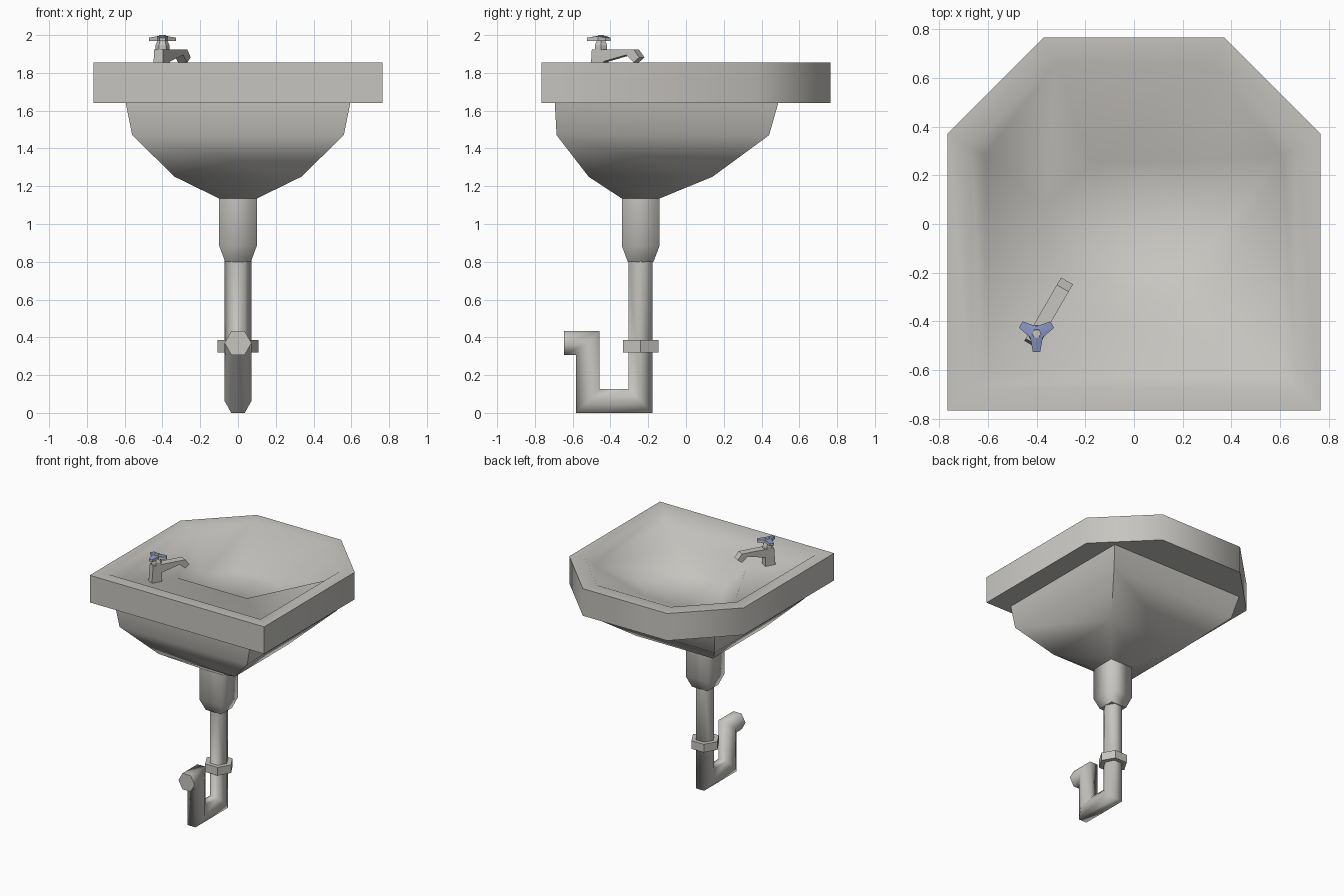
import bpy, bmesh, math
from mathutils import Vector

if "Cube" in bpy.data.objects:
    bpy.data.objects.remove(bpy.data.objects["Cube"])


def material(name, rgb):
    m = bpy.data.materials.new(name)
    m.diffuse_color = (*rgb, 1)
    m.use_nodes = True
    m.node_tree.nodes["Principled BSDF"].inputs["Base Color"].default_value = m.diffuse_color
    return m


GREY = material("warm_grey", (0.57, 0.56, 0.53))
BLUE = material("tap_blue", (0.24, 0.30, 0.53))


def make(name, verts, faces, smooth=None):
    bm = bmesh.new()
    vs = [bm.verts.new(v) for v in verts]
    for f in faces:
        bm.faces.new([vs[i] for i in f])
    bmesh.ops.recalc_face_normals(bm, faces=bm.faces)
    me = bpy.data.meshes.new(name)
    bm.to_mesh(me)
    bm.free()
    ob = bpy.data.objects.new(name, me)
    bpy.context.collection.objects.link(ob)
    me.materials.append(GREY)
    if smooth:
        bpy.ops.object.select_all(action='DESELECT')
        ob.select_set(True)
        bpy.context.view_layer.objects.active = ob
        bpy.ops.object.shade_smooth_by_angle(angle=math.radians(smooth))
    return ob


def loft(name, rings, smooth=None):
    """Skin equal-length rings and cap both ends."""
    n = len(rings[0])
    faces = [list(range(n)), list(range((len(rings) - 1) * n, len(rings) * n))]
    for r in range(len(rings) - 1):
        for i in range(n):
            j = (i + 1) % n
            faces.append([r * n + i, r * n + j, (r + 1) * n + j, (r + 1) * n + i])
    return make(name, [v for ring in rings for v in ring], faces, smooth)


def rect(hx, y0, y1, z):
    return [(-hx, y0, z), (hx, y0, z), (hx, y1, z), (-hx, y1, z)]


def polygon(n, r, x, y, z, start=0.0):
    return [(x + r * math.cos(start + math.tau * i / n),
             y + r * math.sin(start + math.tau * i / n), z) for i in range(n)]


def rim(h, y, c, z):
    # front corners square, back corners chamfered
    return [(-h, -y, z), (h, -y, z), (h, c, z), (c, h, z), (-c, h, z), (-h, c, z)]


# Basin top: rim, sunken deck and six-sided bowl hollow in one mesh
inner = [(-.67, -.675), (.67, -.675), (.67, .315), (.325, .66), (-.325, .66), (-.67, .315)]
deck = [(-.61, -.61), (.61, -.61), (.61, .28), (.305, -.325), (-.305, -.325), (-.61, .28)]
floor = [(.18, -.235), (.36, .08), (.17, .255), (-.17, .255), (-.36, .08), (-.18, -.235)]
verts = rim(.765, .765, .37, 1.64) + rim(.765, .765, .37, 1.855)
verts += [(x, y, 1.855) for x, y in inner]
verts += [(x, y, 1.79) for x, y in deck]
verts += [(x, y, 1.65) for x, y in floor]
faces = [list(range(6))]
for i in range(6):
    j = (i + 1) % 6
    faces += [[i, j, 6 + j, 6 + i], [6 + i, 6 + j, 12 + j, 12 + i]]
faces += [
    [12, 13, 19, 18], [13, 14, 20, 19], [17, 12, 18, 23],        # slopes to the deck
    [18, 19, 20, 21, 22, 23],                                    # deck
    [14, 15, 20], [16, 17, 23],                                  # back corners
    [15, 16, 27, 26], [20, 15, 26, 25], [16, 23, 28, 27],        # hollow walls
    [20, 25, 24, 21], [21, 24, 29, 22], [22, 29, 28, 23],
    list(range(24, 30))]                                         # hollow floor
make("basin_top", verts, faces, 50)

# Bowl underside
loft("bowl_underside", [rect(.595, -.695, .49, 1.645), rect(.56, -.685, .44, 1.47),
                        rect(.335, -.515, .14, 1.25), rect(.1, -.34, -.14, 1.135)], 50)

# Drain collar, square with soft shading
collar = loft("drain_collar", [rect(.1, -.34, -.14, 1.14), rect(.1, -.34, -.14, .885),
                               rect(.068, -.308, -.172, .8)])
for p in collar.data.polygons:
    p.use_smooth = len(p.vertices) == 4 and abs(p.normal.z) < .9

# Trap pipe: hexagon swept with mitred bends
path = [Vector((0, y, z)) for y, z in
        [(-.24, .81), (-.24, .063), (-.52, .063), (-.52, .37), (-.645, .37)]]
rings = []
side = Vector((1, 0, 0))
for i, p in enumerate(path):
    d_in = (p - path[max(i - 1, 0)]).normalized()
    d_out = (path[min(i + 1, len(path) - 1)] - p).normalized()
    n1 = side.cross(d_in if i else d_out)
    n2 = side.cross(d_out if i < len(path) - 1 else d_in)
    mitre = (n1 + n2) / (1 + n1.dot(n2))
    rings.append([p + side * .071 * math.cos(a) + mitre * .073 * math.sin(a)
                  for a in [math.tau * k / 6 for k in range(6)]])
loft("trap_pipe", rings, 65)

# Hexagonal pipe nut
loft("pipe_nut", [polygon(6, .108, 0, -.24, .32), polygon(6, .108, 0, -.24, .385)])

# Tap body and spout: side profile given width, turned toward the bowl
TX, TY = -.4, -.45
ux, uy = .5, .866
profile = [(-.05, 1.785), (.03, 1.785), (.03, 1.86), (.17, 1.895),
           (.215, 1.855), (.25, 1.882), (.215, 1.925), (-.04, 1.925)]
loft("tap_spout", [[(TX + s * ux - w * uy, TY + s * uy + w * ux, z) for s, z in profile]
                   for w in (-.028, .028)])

# Tap stem
loft("tap_stem", [polygon(6, .038, TX, TY, 1.92), polygon(6, .038, TX, TY, 1.945),
                  polygon(6, .026, TX, TY, 1.97)])

# Three-armed handle, blue on top
star_lo, star_hi = [], []
for k in range(3):
    a = math.radians(30 + 120 * k)
    for r, da in ((.076, -.2), (.076, .2), (.03, math.pi / 3)):
        x, y = TX + r * math.cos(a + da), TY + r * math.sin(a + da)
        star_lo.append((x, y, 1.968))
        star_hi.append((x, y, 1.986 if r > .05 else 1.994))
hub = polygon(9, .018, TX, TY, 1.996, math.radians(30) - .2)
handle = loft("tap_handle", [star_lo, star_hi, hub])
handle.data.materials.append(BLUE)
for p in handle.data.polygons:
    if p.normal.z > .5:
        p.material_index = 1

# Grey cap on the handle
loft("handle_cap", [polygon(6, .021, TX, TY, 1.985), polygon(6, .018, TX, TY, 2.0)])
